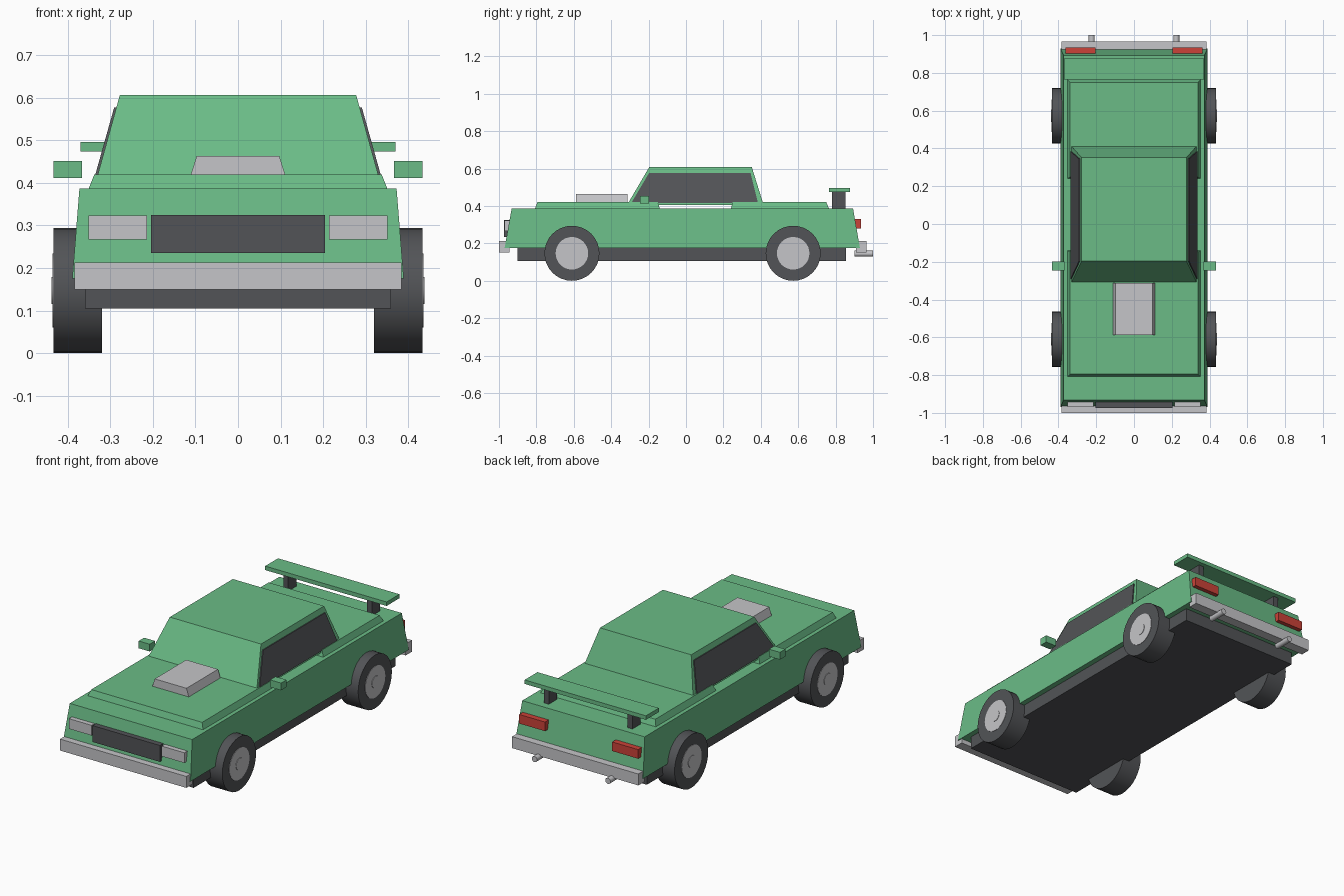
import bpy, bmesh, math
from mathutils import Matrix

cube = bpy.data.objects.get("Cube")
if cube:
    bpy.data.objects.remove(cube, do_unlink=True)


def material(name, rgb):
    m = bpy.data.materials.new(name)
    m.use_nodes = True
    m.diffuse_color = (*rgb, 1)
    bsdf = next(n for n in m.node_tree.nodes if n.type == 'BSDF_PRINCIPLED')
    bsdf.inputs["Base Color"].default_value = (*rgb, 1)
    return m


green = material("green paint", (0.145, 0.50, 0.24))
dark = material("dark rubber and glass", (0.085, 0.088, 0.095))
silver = material("light metal", (0.56, 0.56, 0.58))
red = material("red lamp", (0.60, 0.055, 0.04))


def add_object(name, bm, mat):
    bmesh.ops.recalc_face_normals(bm, faces=bm.faces)
    mesh = bpy.data.meshes.new(name)
    bm.to_mesh(mesh)
    bm.free()
    mesh.materials.append(mat)
    obj = bpy.data.objects.new(name, mesh)
    bpy.context.collection.objects.link(obj)
    return obj


def block(name, mat, low, high):
    """Tapered box between two rectangles, each given as (x0, x1, y0, y1, z)."""
    bm = bmesh.new()
    rings = []
    for x0, x1, y0, y1, z in (low, high):
        corners = ((x0, y0), (x1, y0), (x1, y1), (x0, y1))
        rings.append([bm.verts.new((x, y, z)) for x, y in corners])
    a, b = rings
    bm.faces.new(a)
    bm.faces.new(b)
    for i in range(4):
        j = (i + 1) % 4
        bm.faces.new((a[i], a[j], b[j], b[i]))
    return add_object(name, bm, mat)


def box(name, mat, x, y, z):
    return block(name, mat, (*x, *y, z[0]), (*x, *y, z[1]))


def cylinder(name, mat, axis, centre, radius, length, sides=32):
    bm = bmesh.new()
    turn = Matrix.Rotation(math.pi / 2, 4, 'Y' if axis == 'X' else 'X')
    bmesh.ops.create_cone(bm, cap_ends=True, segments=sides, radius1=radius,
                          radius2=radius, depth=length,
                          matrix=Matrix.Translation(centre) @ turn)
    obj = add_object(name, bm, mat)
    for p in obj.data.polygons:
        p.use_smooth = len(p.vertices) == 4
    for e in obj.data.edges:
        # rim edges stay sharp
        a, b = (obj.data.vertices[v].co for v in e.vertices)
        k = 0 if axis == 'X' else 1
        e.use_edge_sharp = abs(a[k] - b[k]) < 1e-5
    return obj


def centred(half, y0, y1, z):
    return (-half, half, y0, y1, z)


# Bodywork
box("chassis", dark, (-0.36, 0.36), (-0.90, 0.855), (0.105, 0.18))
block("body", green, centred(0.39, -0.97, 0.93, 0.175),
      centred(0.373, -0.932, 0.893, 0.387))
block("hood", green, centred(0.352, -0.807, -0.14, 0.385),
      centred(0.338, -0.795, -0.15, 0.42))
block("trunk_lid", green, centred(0.352, 0.24, 0.765, 0.385),
      centred(0.338, 0.25, 0.75, 0.42))
block("cabin", green, centred(0.334, -0.315, 0.415, 0.405),
      centred(0.278, -0.197, 0.352, 0.607))
block("hood_scoop", silver, centred(0.111, -0.587, -0.312, 0.42),
      centred(0.097, -0.587, -0.312, 0.464))

# Front and rear fittings
box("front_bumper", silver, (-0.385, 0.385), (-1.0, -0.945), (0.15, 0.213))
box("rear_bumper", silver, (-0.385, 0.385), (0.91, 0.965), (0.15, 0.213))
box("grille", dark, (-0.205, 0.205), (-0.973, -0.93), (0.235, 0.325))
box("spoiler_board", green, (-0.37, 0.37), (0.765, 0.877), (0.474, 0.496))

# Paired parts
for side, s in (("left", 1), ("right", -1)):
    def span(a, b):
        return tuple(sorted((s * a, s * b)))

    block(side + "_window", dark,
          (*span(0.30, 0.337), -0.293, 0.385, 0.415),
          (*span(0.26, 0.2915), -0.197, 0.345, 0.577))
    box(side + "_headlight", silver, span(0.214, 0.352), (-0.97, -0.93), (0.267, 0.323))
    box(side + "_tail_light", red, span(0.205, 0.363), (0.89, 0.935), (0.28, 0.33))
    box(side + "_mirror", green, span(0.367, 0.434), (-0.245, -0.198), (0.412, 0.452))
    box(side + "_spoiler_strut", dark, span(0.24, 0.27), (0.78, 0.852), (0.385, 0.476))
    cylinder(side + "_exhaust", silver, 'Y', (s * 0.224, 0.95, 0.145), 0.016, 0.10, 16)

    for end, y in (("front", -0.61), ("rear", 0.573)):
        name = f"{end}_{side}_"
        cylinder(name + "tyre", dark, 'X', (s * 0.377, y, 0.147), 0.147, 0.114)
        cylinder(name + "hub", silver, 'X', (s * 0.416, y, 0.147), 0.087, 0.040)
        cylinder(name + "hub_cap", silver, 'X', (s * 0.419, y, 0.147), 0.032, 0.039, 24)
